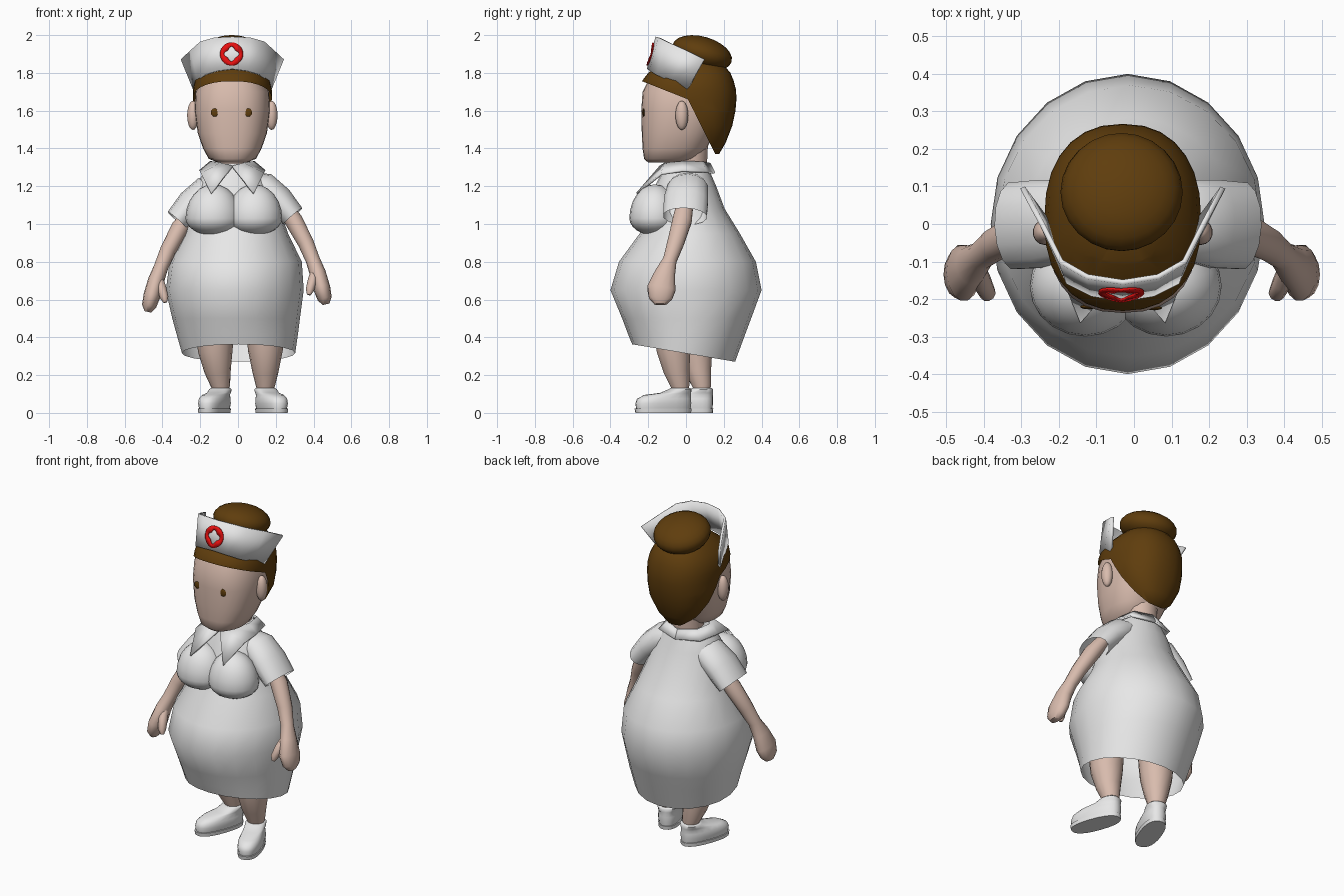
import bpy, bmesh, math
from mathutils import Matrix, Vector

if "Cube" in bpy.data.objects:
    bpy.data.objects.remove(bpy.data.objects["Cube"])


def material(name, r, g, b):
    m = bpy.data.materials.new(name)
    m.use_nodes = True
    m.diffuse_color = (r, g, b, 1)
    m.node_tree.nodes["Principled BSDF"].inputs["Base Color"].default_value = (r, g, b, 1)
    return m


WHITE = material("white cloth", 0.8, 0.8, 0.8)
SKIN = material("skin", 0.69, 0.5, 0.42)
BROWN = material("brown hair", 0.115, 0.047, 0.004)
RED = material("red", 0.8, 0.005, 0.005)
MID = -0.03  # centre line of the head and chest


def finish(name, bm, mat, angle=50, thick=0):
    bmesh.ops.recalc_face_normals(bm, faces=bm.faces)
    me = bpy.data.meshes.new(name)
    bm.to_mesh(me)
    bm.free()
    ob = bpy.data.objects.new(name, me)
    bpy.context.collection.objects.link(ob)
    me.materials.append(mat)
    bpy.ops.object.select_all(action='DESELECT')
    ob.select_set(True)
    bpy.context.view_layer.objects.active = ob
    bpy.ops.object.shade_smooth_by_angle(angle=math.radians(angle))
    if thick:
        mod = ob.modifiers.new("thickness", 'SOLIDIFY')
        mod.thickness, mod.offset = thick, 0
    return ob


def bridge(bm, rows, closed=True):
    """Quads between successive rows of points."""
    rows = [[bm.verts.new(p) for p in row] for row in rows]
    n = len(rows[0])
    for a, b in zip(rows, rows[1:]):
        for i in range(n if closed else n - 1):
            j = (i + 1) % n
            bm.faces.new((a[i], a[j], b[j], b[i]))
    return rows


def circle(seg):
    return [(math.cos(2 * math.pi * i / seg), math.sin(2 * math.pi * i / seg)) for i in range(seg)]


def loft(rings, seg=24, power=2.0, caps=(True, True), tilt=0):
    """Stack of rounded outlines: z, centre x, half width, front y, back y."""
    bm = bmesh.new()
    e = 2 / power
    rows = []
    for k, (z, cx, rx, front, back) in enumerate(rings):
        cy, ry = (front + back) / 2, (back - front) / 2
        row = []
        for c, s in circle(seg):
            y = cy + ry * math.copysign(abs(s) ** e, s)
            x = cx + rx * math.copysign(abs(c) ** e, c)
            row.append((x, y, z - (tilt * y if k == 0 else 0)))
        rows.append(row)
    rows = bridge(bm, rows)
    for want, row in zip(caps, (rows[0], rows[-1])):
        if want:
            bm.faces.new(row)
    return bm


def tube(path, seg=14, caps=True):
    """Oval tube: x, y, z, radius across, radius along y."""
    bm = bmesh.new()
    pts = [Vector(p[:3]) for p in path]
    rows = []
    for i, p in enumerate(path):
        t = (pts[min(i + 1, len(pts) - 1)] - pts[max(i - 1, 0)]).normalized()
        v = Vector((0, 1, 0))
        v = (v - t * v.dot(t)).normalized()
        u = v.cross(t)
        rows.append([pts[i] + u * c * p[3] + v * s * p[4] for c, s in circle(seg)])
    rows = bridge(bm, rows)
    if caps:
        bm.faces.new(rows[0])
        bm.faces.new(rows[-1])
    return bm


def ellipsoid(centre, radii, pitch=0, seg=20):
    bm = bmesh.new()
    m = Matrix.Translation(centre) @ Matrix.Rotation(pitch, 4, 'X') @ Matrix.Diagonal((*radii, 1))
    bmesh.ops.create_uvsphere(bm, u_segments=seg, v_segments=12, radius=1, matrix=m)
    return bm


def mirrored(half):
    """Half a row (centre first) continued over the centre line."""
    left = [(MID - x, y, z) for x, y, z in reversed(half) if x > 0]
    return left + [(MID + x, y, z) for x, y, z in half]


# Dress, open at the sloping hem
finish("dress", loft([
    (0.315, 0.003, 0.30, -0.285, 0.26), (0.42, -0.004, 0.322, -0.308, 0.315),
    (0.50, -0.01, 0.338, -0.338, 0.345), (0.65, -0.017, 0.365, -0.40, 0.40),
    (0.80, -0.012, 0.35, -0.355, 0.37), (0.95, -0.01, 0.275, -0.245, 0.285),
    (1.08, -0.015, 0.235, -0.20, 0.205), (1.20, -0.025, 0.195, -0.165, 0.16),
    (1.27, MID, 0.155, -0.13, 0.13), (1.32, MID, 0.11, -0.11, 0.115)],
    seg=20, caps=(False, True), tilt=0.17), WHITE)

# Collar with two pointed flaps
inner = [(0, -0.135, 1.305), (0.06, -0.11, 1.32), (0.115, -0.02, 1.328), (0.10, 0.08, 1.328), (0, 0.125, 1.32)]
outer = [(0.112, -0.26, 1.16), (0.165, -0.13, 1.265), (0.172, -0.02, 1.28), (0.14, 0.105, 1.275), (0, 0.15, 1.268)]
for side, label in ((-1, "right"), (1, "left")):
    bm = bmesh.new()
    bridge(bm, [[(MID + side * x, y, z) for x, y, z in row] for row in (inner, outer)], closed=False)
    finish(label + "_collar", bm, WHITE, thick=0.012)

for side, label in ((-1, "right"), (1, "left")):
    # Bust, full below and sloping up to the collar
    bm = ellipsoid((0, 0, 0), (0.148, 0.135, 0.09))
    for v in bm.verts:
        if v.co.z > 0:
            v.co.z *= 2
    bm.transform(Matrix.Translation((-0.022 + side * 0.108, -0.165, 1.03)))
    finish(label + "_bust", bm, WHITE)

    # Sleeve, arm, thumb
    def limb(points, cx, dz=0):
        return [(cx + side * x, y, z + dz, a, b) for x, y, z, a, b in points]

    finish(label + "_sleeve", tube(limb([
        (0.07, 0.01, 1.21, 0.06, 0.09), (0.15, 0.01, 1.18, 0.085, 0.11),
        (0.23, 0, 1.115, 0.08, 0.12), (0.305, -0.005, 1.03, 0.068, 0.118)],
        -0.016, side * 0.01), caps=False), WHITE)
    finish(label + "_arm", tube(limb([
        (0.24, -0.005, 1.085, 0.04, 0.045), (0.30, -0.02, 1.0, 0.048, 0.052),
        (0.365, -0.055, 0.88, 0.042, 0.045), (0.402, -0.085, 0.79, 0.038, 0.037),
        (0.428, -0.11, 0.72, 0.043, 0.055), (0.45, -0.13, 0.64, 0.045, 0.077),
        (0.465, -0.135, 0.585, 0.038, 0.063), (0.472, -0.135, 0.555, 0.018, 0.033)],
        -0.006, side * 0.02)), SKIN)
    finish(label + "_thumb", tube(limb([
        (0.415, -0.11, 0.74, 0.022, 0.022), (0.40, -0.155, 0.68, 0.026, 0.028),
        (0.385, -0.185, 0.63, 0.022, 0.023), (0.38, -0.19, 0.605, 0.01, 0.011)],
        -0.005, side * 0.02), seg=10), SKIN)

    # Leg
    ankle = Vector((0.145, -0.03, 0)) if side > 0 else Vector((-0.092, 0.085, 0))
    knee = Vector((0.145, -0.065, 0)) if side > 0 else Vector((-0.12, 0.05, 0))
    leg = []
    for z, r, f in ((0.6, 0.11, 1.2), (0.42, 0.1, 1.1), (0.33, 0.092, 1), (0.22, 0.07, 0.55), (0.14, 0.05, 0), (0.09, 0.036, 0)):
        p = ankle.lerp(knee, f)
        leg.append((p.x, p.y, z, r, r))
    finish(label + "_leg", tube(leg), SKIN)

    # Shoe with a sole, toes turned out
    place = Matrix.Translation(ankle) @ Matrix.Rotation(side * math.radians(20), 4, 'Z')
    sole = loft([(0, 0, 0.065, -0.25, 0.057), (0.022, 0, 0.067, -0.254, 0.06)], power=2.4)
    upper = loft([(0.022, 0, 0.061, -0.246, 0.055), (0.05, 0, 0.067, -0.25, 0.058),
                  (0.075, 0, 0.065, -0.24, 0.058), (0.095, 0, 0.058, -0.20, 0.057),
                  (0.106, 0, 0.057, -0.11, 0.057), (0.125, 0, 0.058, -0.062, 0.057),
                  (0.132, 0, 0.049, -0.05, 0.051)], power=2.4)
    for part, bm in (("sole", sole), ("shoe", upper)):
        bm.transform(place)
        finish(label + "_" + part, bm, WHITE)

    # Ear
    finish(label + "_ear", ellipsoid((MID + side * 0.208, -0.022, 1.575), (0.032, 0.034, 0.077), seg=14), SKIN)

# Neck and flat-fronted head
finish("neck", tube([(MID, 0.02, 1.25, 0.09, 0.09), (MID, 0.03, 1.45, 0.095, 0.09)]), SKIN)
head = finish("head", loft([
    (1.325, MID, 0.075, -0.20, 0.0), (1.345, MID, 0.125, -0.222, 0.06),
    (1.40, MID, 0.155, -0.23, 0.11), (1.48, MID, 0.183, -0.234, 0.15),
    (1.60, MID, 0.20, -0.237, 0.20), (1.70, MID, 0.194, -0.23, 0.21),
    (1.77, MID, 0.165, -0.195, 0.18)], seg=28, power=2.4), SKIN, 60)

# Eyes resting on the face
bpy.context.view_layer.update()
for dx, label in ((-0.092, "right"), (0.083, "left")):
    hit, spot, normal, face = head.ray_cast(Vector((MID + dx, -1, 1.59)), Vector((0, 1, 0)))
    finish(label + "_eye", ellipsoid(spot, (0.022, 0.006, 0.022), seg=12), BROWN)

# Hair, cut away below the fringe and in front of the ears
bm = loft([
    (1.37, MID, 0.07, 0.0, 0.175), (1.43, MID, 0.135, -0.05, 0.21),
    (1.52, MID, 0.185, -0.12, 0.245), (1.60, MID, 0.204, -0.2, 0.262),
    (1.66, MID, 0.209, -0.24, 0.267), (1.71, MID, 0.209, -0.24, 0.265),
    (1.76, MID, 0.20, -0.231, 0.252), (1.80, MID, 0.178, -0.20, 0.235),
    (1.83, MID, 0.152, -0.16, 0.21), (1.87, MID, 0.11, -0.11, 0.16),
    (1.90, MID, 0.05, -0.04, 0.07)], seg=28, power=2.3)
corner = Vector((0, 0.01, 1.66))
cuts = [Vector((0, 0.396, 1)), Vector((0, 2, 1))]
for n in cuts:
    bmesh.ops.bisect_plane(bm, geom=bm.verts[:] + bm.edges[:] + bm.faces[:], plane_co=corner, plane_no=n)
gone = [f for f in bm.faces if all((f.calc_center_median() - corner).dot(n) < 0 for n in cuts)]
bmesh.ops.delete(bm, geom=gone, context='FACES')
finish("hair", bm, BROWN, 70)
finish("hair_bun", ellipsoid((MID - 0.003, 0.085, 1.904), (0.163, 0.163, 0.088), -0.28, 24), BROWN)

# Folded cap band
top = [(0, -0.155, 1.99), (0.095, -0.14, 1.985), (0.165, -0.10, 1.965), (0.215, 0, 1.92), (0.267, 0.097, 1.872)]
low = [(0, -0.20, 1.82), (0.08, -0.187, 1.81), (0.145, -0.155, 1.79), (0.178, -0.08, 1.755), (0.203, 0.01, 1.715)]
bm = bmesh.new()
bridge(bm, [mirrored(low), mirrored(top)], closed=False)
finish("cap", bm, WHITE, 30, 0.014)

# Red ring with a cross-shaped hole, following the cap
rows = []
for r, wave in ((0.061, 0), (0.034, 0.006)):
    row = []
    for i, (c, s) in enumerate(circle(32)):
        q = r + wave * math.cos(i * math.pi / 4)
        x, z = q * c, q * s
        row.append((MID - 0.004 + x, -0.2 + 0.265 * (z + 0.08) + 0.15 * abs(x) - 0.012, 1.90 + z))
    rows.append(row)
bm = bmesh.new()
bridge(bm, rows)
finish("cap_badge", bm, RED, thick=0.006)
